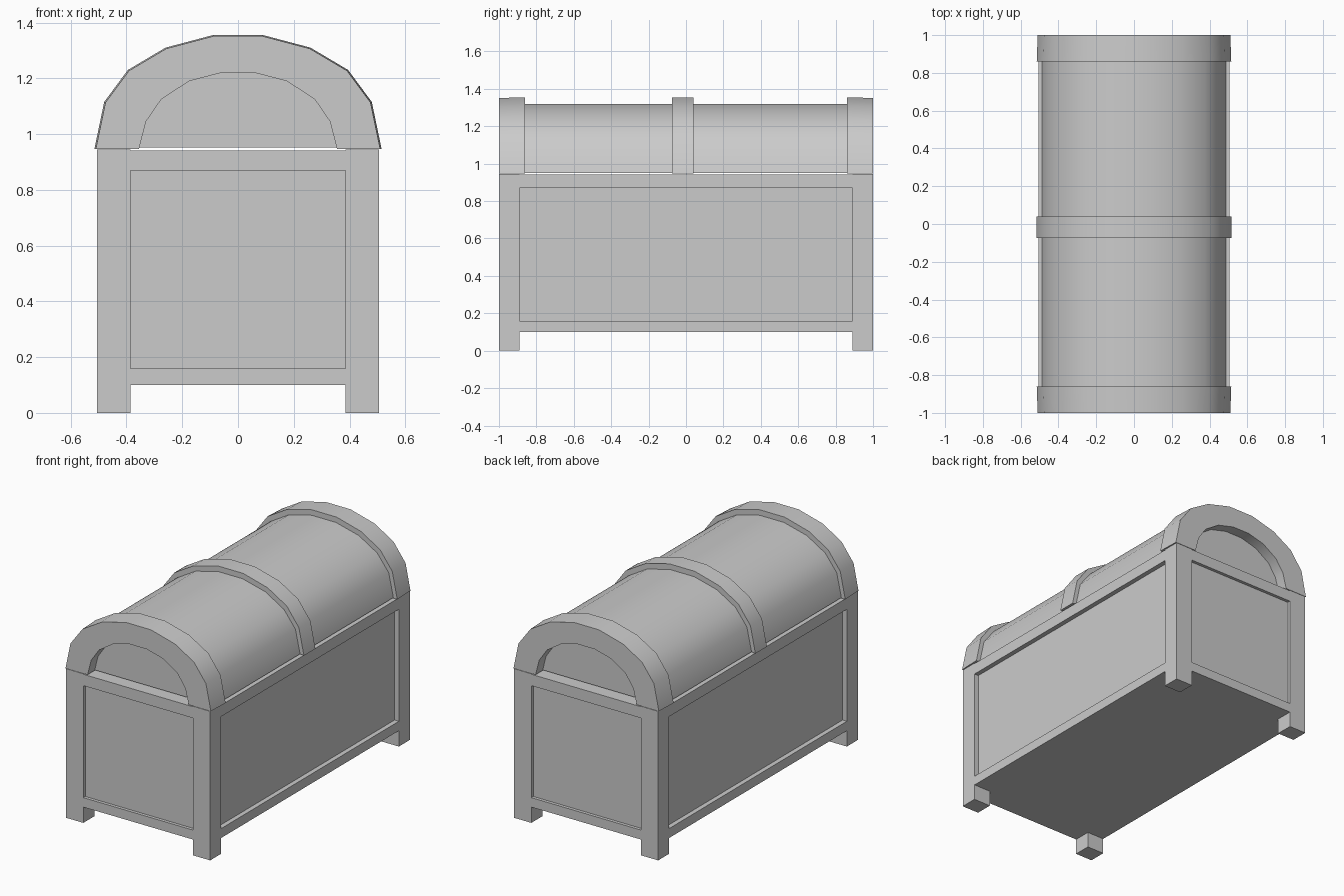
import bpy, bmesh, math

if "Cube" in bpy.data.objects:
    bpy.data.objects.remove(bpy.data.objects["Cube"])


def finish(name, bm, smooth=False):
    bmesh.ops.recalc_face_normals(bm, faces=bm.faces)
    me = bpy.data.meshes.new(name)
    bm.to_mesh(me)
    bm.free()
    ob = bpy.data.objects.new(name, me)
    bpy.context.collection.objects.link(ob)
    if smooth:
        bpy.ops.object.select_all(action='DESELECT')
        ob.select_set(True)
        bpy.context.view_layer.objects.active = ob
        bpy.ops.object.shade_smooth_by_angle(angle=math.radians(32))
    return ob


def box(name, x0, x1, y0, y1, z0, z1):
    bm = bmesh.new()
    bmesh.ops.create_cube(bm, size=1)
    for v in bm.verts:
        v.co.x = (x0 + x1) / 2 + v.co.x * (x1 - x0)
        v.co.y = (y0 + y1) / 2 + v.co.y * (y1 - y0)
        v.co.z = (z0 + z1) / 2 + v.co.z * (z1 - z0)
    return finish(name, bm)


def full(half):
    # mirror a half arch profile to get the whole arch
    return half + [(-x, z) for x, z in reversed(half)]


OUTER = full([(.515, .947), (.48, 1.115), (.395, 1.23), (.26, 1.31), (.09, 1.355)])
BARREL = full([(.488, .951), (.455, 1.1), (.375, 1.203), (.245, 1.28), (.085, 1.32)])
INNER = full([(.355, .947), (.33, 1.045), (.275, 1.125), (.175, 1.19), (.06, 1.22)])


def arch_band(name, outer, inner, y0, y1, s0=1, s1=1):
    # solid arched strap; s0 and s1 taper its outer edge at either end
    bm = bmesh.new()

    def row(prof, y, s):
        return [bm.verts.new((x * s, y, .947 + (z - .947) * s)) for x, z in prof]
    loops = [row(outer, y0, s0), row(outer, y1, s1), row(inner, y1, 1), row(inner, y0, 1)]
    for a, b in zip(loops, loops[1:] + loops[:1]):
        for i in range(len(a) - 1):
            bm.faces.new((a[i], a[i + 1], b[i + 1], b[i]))
    bm.faces.new([l[0] for l in loops])
    bm.faces.new([l[-1] for l in reversed(loops)])
    return finish(name, bm, True)


# chest body: inset panels, corner posts and rails
box("body_panels", -.475, .475, -.98, .98, .1, .942)
for sx in (-1, 1):
    for sy in (-1, 1):
        xs, ys = sorted((sx * .385, sx * .505)), sorted((sy * .89, sy * 1.0))
        box("corner_post", *xs, *ys, 0, .945)
for label, z0, z1 in (("bottom_rail", .1, .16), ("top_rail", .87, .942)):
    for s in (-1, 1):
        box("side_" + label, *sorted((s * .47, s * .505)), -.89, .89, z0, z1)
        box("end_" + label, -.385, .385, *sorted((s * .97, s * 1.0)), z0, z1)

# rounded lid
bm = bmesh.new()
front = [bm.verts.new((x, -.93, z)) for x, z in BARREL]
face = bm.faces.new(front)
ret = bmesh.ops.extrude_face_region(bm, geom=[face], use_keep_orig=True)
for v in [g for g in ret["geom"] if isinstance(g, bmesh.types.BMVert)]:
    v.co.y = .93
finish("lid_barrel", bm, True)

# lid bands
arch_band("front_lid_band", OUTER, INNER, -1, -.86, .99, 1)
arch_band("middle_lid_band", OUTER, BARREL, -.075, .04)
arch_band("back_lid_band", OUTER, INNER, .86, 1, 1, .99)
